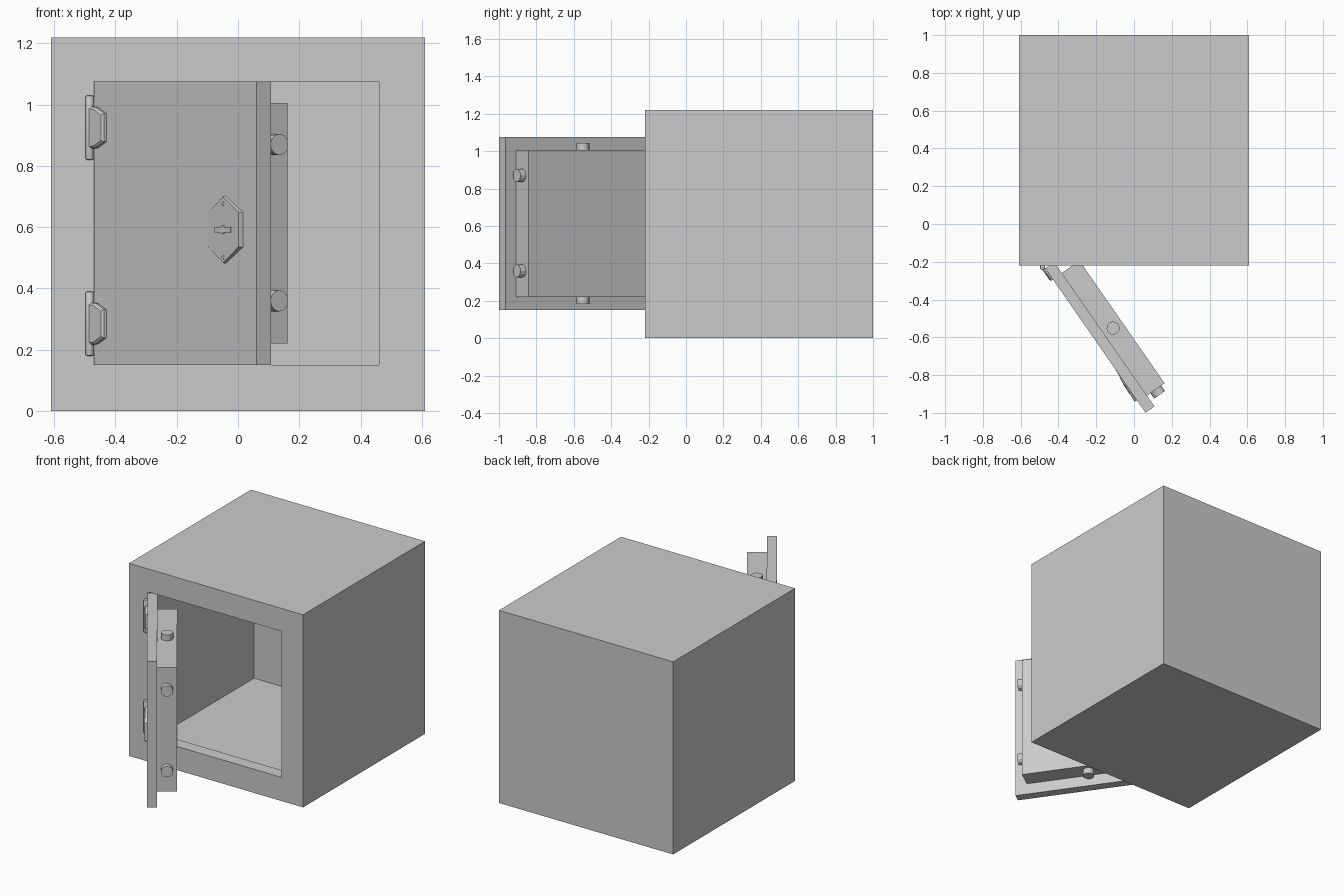
import bpy, bmesh, math
from mathutils import Matrix, Vector

cube = bpy.data.objects.get("Cube")
if cube:
    bpy.data.objects.remove(cube, do_unlink=True)

grey = bpy.data.materials.new("steel grey")
grey.use_nodes = True
COLOUR = (0.6, 0.6, 0.6, 1)
grey.diffuse_color = COLOUR
grey.node_tree.nodes["Principled BSDF"].inputs["Base Color"].default_value = COLOUR

# Door space: x runs from hinge to free edge, y from outer face inwards
DOOR = Matrix.Translation((-0.47, -0.235, 0)) @ Matrix.Rotation(math.radians(-55.2), 4, 'Z')
BOTTOM, TOP = 0.15, 1.075
WIDTH, PLATE, BLOCK, INSET = 0.93, 0.058, 0.172, 0.07


def finish(name, bm, matrix=DOOR, smooth=False):
    bmesh.ops.recalc_face_normals(bm, faces=bm.faces)
    mesh = bpy.data.meshes.new(name)
    bm.to_mesh(mesh)
    bm.free()
    mesh.materials.append(grey)
    obj = bpy.data.objects.new(name, mesh)
    obj.matrix_world = matrix
    bpy.context.collection.objects.link(obj)
    if smooth:
        bpy.ops.object.select_all(action='DESELECT')
        obj.select_set(True)
        bpy.context.view_layer.objects.active = obj
        bpy.ops.object.shade_smooth_by_angle(angle=math.radians(35))
    return obj


def box(name, low, high):
    bm = bmesh.new()
    low, high = Vector(low), Vector(high)
    bmesh.ops.create_cube(bm, size=1)
    for v in bm.verts:
        v.co = (low + high) / 2 + v.co * (high - low)
    return finish(name, bm)


def loft(name, rings, matrix=DOOR):
    """Skin a list of matching vertex rings and cap both ends."""
    bm = bmesh.new()
    loops = [[bm.verts.new(p) for p in ring] for ring in rings]
    n = len(loops[0])
    for a, b in zip(loops, loops[1:]):
        for i in range(n):
            j = (i + 1) % n
            bm.faces.new((a[i], a[j], b[j], b[i]))
    bm.faces.new(loops[0])
    bm.faces.new(loops[-1])
    return finish(name, bm, matrix)


def cylinder(name, centre, radius, depth, axis, sides=12, bevel=0):
    bm = bmesh.new()
    turn = Vector((0, 0, 1)).rotation_difference(Vector(axis)).to_matrix().to_4x4()
    bmesh.ops.create_cone(bm, cap_ends=True, segments=sides, radius1=radius, radius2=radius,
                          depth=depth, matrix=Matrix.Translation(centre) @ turn)
    if bevel:
        rims = [e for e in bm.edges if any(len(f.verts) > 4 for f in e.link_faces)]
        bmesh.ops.bevel(bm, geom=rims, offset=bevel, segments=2, affect='EDGES', profile=0.5)
    return finish(name, bm, smooth=bool(bevel))


# Cabinet: one hollow shell with a narrower door opening
def rect(x0, x1, z0, z1, y):
    return [(x0, y, z0), (x1, y, z0), (x1, y, z1), (x0, y, z1)]


outer = (-0.61, 0.61, 0, 1.22)
opening = (-0.47, 0.46, BOTTOM, TOP)
cavity = (-0.535, 0.535, 0.075, 1.145)
loft("cabinet", [rect(*outer, 1.0), rect(*outer, -0.22), rect(*opening, -0.22),
                 rect(*opening, -0.14), rect(*cavity, -0.14), rect(*cavity, 0.925)], Matrix())

# Door: outer plate and thick inner block
box("door_plate", (0, 0, BOTTOM), (WIDTH, PLATE, TOP))
box("door_block", (INSET, PLATE, BOTTOM + INSET), (WIDTH - INSET, BLOCK, TOP - INSET))

# Locking bolts on the free edge, top and bottom
MID = (PLATE + BLOCK) / 2
for label, z in (("upper", 0.87), ("lower", 0.36)):
    cylinder(label + "_side_bolt", (WIDTH - INSET + 0.015, MID, z), 0.035, 0.04, (1, 0, 0))
for label, z in (("top", TOP - INSET + 0.015), ("bottom", BOTTOM + INSET - 0.015)):
    cylinder(label + "_bolt", (WIDTH / 2, MID, z), 0.035, 0.045, (0, 0, 1))

# Lock plate: a pointed hexagon rising towards the free edge
LEFT, RIGHT, CENTRE, LOCK_Z = 0.65, 0.851, 0.75, 0.592


def rise(u):
    return -0.001 - 0.014 * (u - LEFT) / (RIGHT - LEFT)


outline = [(LEFT, -0.058), (CENTRE, -0.112), (RIGHT, -0.058),
           (RIGHT, 0.058), (CENTRE, 0.112), (LEFT, 0.058)]
loft("lock_plate", [[(u, 0.002, LOCK_Z + z) for u, z in outline],
                    [(CENTRE + (u - CENTRE) * 0.98, rise(u), LOCK_Z + z * 0.96) for u, z in outline]])
for label, z in (("upper", 0.085), ("lower", -0.09)):
    cylinder(label + "_screw", (CENTRE, rise(CENTRE), LOCK_Z + z), 0.007, 0.004, (0, 1, 0))

# Key cover: a thin bar with a round boss
bar = [(0.70, -0.009), (0.80, -0.009), (0.80, 0.009), (0.70, 0.009)]
loft("key_cover", [[(u, rise(u) - d, LOCK_Z + z) for u, z in bar] for d in (-0.002, 0.003)])
cylinder("key_boss", (CENTRE, rise(CENTRE), LOCK_Z), 0.014, 0.008, (0, 1, 0))

# Hinges: rounded pin with a tapered bracket on the door face
for label, z in (("upper", 0.925), ("lower", 0.285)):
    cylinder(label + "_hinge_pin", (-0.013, -0.008, z), 0.014, 0.21, (0, 0, 1), 12, 0.006)
    leaf = [(-0.012, -0.07), (0.025, -0.066), (0.072, -0.046),
            (0.072, 0.046), (0.025, 0.066), (-0.012, 0.07)]
    loft(label + "_hinge_leaf", [[(u, 0.002, z + h) for u, h in leaf],
                                 [(u, -0.01, z + h) for u, h in leaf],
                                 [(u * 0.88, -0.017, z + h * 0.9) for u, h in leaf]])
